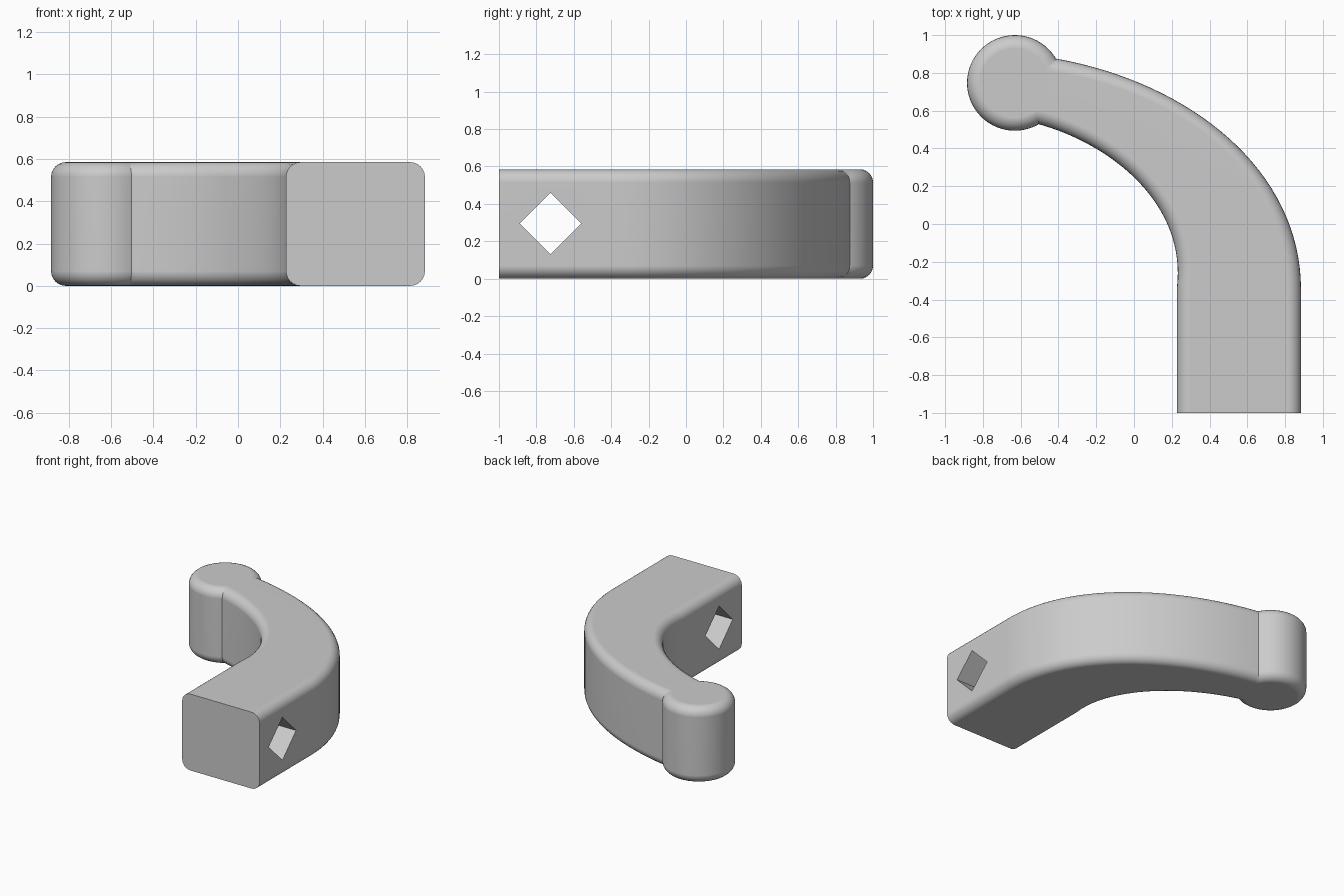
import bpy, bmesh, math
from mathutils import Vector
from mathutils.geometry import interpolate_bezier

cube = bpy.data.objects.get("Cube")
if cube:
    bpy.data.objects.remove(cube, do_unlink=True)

HEIGHT = 0.585
FILLET = 0.07

grey = bpy.data.materials.new("light_grey")
grey.use_nodes = True
color = (0.6, 0.6, 0.6, 1)
grey.diffuse_color = color
grey.node_tree.nodes["Principled BSDF"].inputs["Base Color"].default_value = color


def make_object(name, bm):
    bmesh.ops.recalc_face_normals(bm, faces=bm.faces)
    mesh = bpy.data.meshes.new(name)
    bm.to_mesh(mesh)
    bm.free()
    mesh.materials.append(grey)
    obj = bpy.data.objects.new(name, mesh)
    bpy.context.collection.objects.link(obj)
    return obj


def side_path(start, points, end):
    """Straight run, then a curved run, then a short end inside the head."""
    curve = interpolate_bezier(*[Vector((x, y, 0)) for x, y in points], 33)
    return [Vector((*start, 0)), *curve, Vector((*end, 0))]


def section(inner, outer, steps=6):
    """Rounded rectangle standing between an inner and an outer point."""
    across = (outer - inner).normalized()
    width = (outer - inner).length
    corners = [(width - FILLET, HEIGHT - FILLET), (FILLET, HEIGHT - FILLET),
               (FILLET, FILLET), (width - FILLET, FILLET)]
    ring = []
    for quarter, (u, z) in enumerate(corners):
        for i in range(steps + 1):
            a = (quarter + i / steps) * math.pi / 2
            ring.append(inner + across * (u + FILLET * math.cos(a))
                        + Vector((0, 0, z + FILLET * math.sin(a))))
    return ring


# Curved arm, lofted between its two sides
outer = side_path((0.884, -1), [(0.884, -0.34), (0.88, 0.28), (0.31, 0.745), (-0.41, 0.875)],
                  (-0.5, 0.89))
inner = side_path((0.227, -1), [(0.227, -0.34), (0.28, 0.10), (-0.11, 0.42), (-0.51, 0.53)],
                  (-0.6, 0.555))
bm = bmesh.new()
rings = [[bm.verts.new(p) for p in section(a, b)] for a, b in zip(inner, outer)]
for r, s in zip(rings, rings[1:]):
    for i in range(len(r)):
        j = (i + 1) % len(r)
        bm.faces.new((r[i], r[j], s[j], s[i]))
bm.faces.new(rings[0])
bm.faces.new(rings[-1])
arm = make_object("curved_arm", bm)

# Round head with filleted rims
bm = bmesh.new()
bmesh.ops.create_cone(bm, cap_ends=True, segments=64, radius1=0.253, radius2=0.253, depth=HEIGHT)
rims = [e for e in bm.edges if abs(e.verts[0].co.z - e.verts[1].co.z) < 0.01]
bmesh.ops.bevel(bm, geom=rims, offset=FILLET, segments=6, profile=0.5, affect='EDGES')
bmesh.ops.translate(bm, verts=bm.verts, vec=(-0.631, 0.747, HEIGHT / 2))
head = make_object("round_head", bm)

# Diamond hole running sideways through the straight end
bm = bmesh.new()
ends = []
for x in (0, 1.2):
    ends.append([bm.verts.new((x, -0.725 + dy, 0.295 + dz))
                 for dy, dz in ((0.165, 0), (0, 0.165), (-0.165, 0), (0, -0.165))])
for i in range(4):
    j = (i + 1) % 4
    bm.faces.new((ends[0][i], ends[0][j], ends[1][j], ends[1][i]))
for end in ends:
    bm.faces.new(end)
cutter = make_object("hole_cutter", bm)
cutter.hide_render = True

# Join the head, cut the hole, then drop the helpers
bpy.ops.object.select_all(action='DESELECT')
bpy.context.view_layer.objects.active = arm
arm.select_set(True)
for helper, operation in ((head, 'UNION'), (cutter, 'DIFFERENCE')):
    mod = arm.modifiers.new(helper.name, 'BOOLEAN')
    mod.object = helper
    mod.operation = operation
    mod.solver = 'EXACT'
    bpy.ops.object.modifier_apply(modifier=mod.name)
    bpy.data.objects.remove(helper, do_unlink=True)
bpy.ops.object.shade_smooth_by_angle(angle=math.radians(30))

# Keep the broad flat faces evenly shaded beside the fillets
flat = arm.modifiers.new("flat_faces", 'WEIGHTED_NORMAL')
flat.keep_sharp = True
